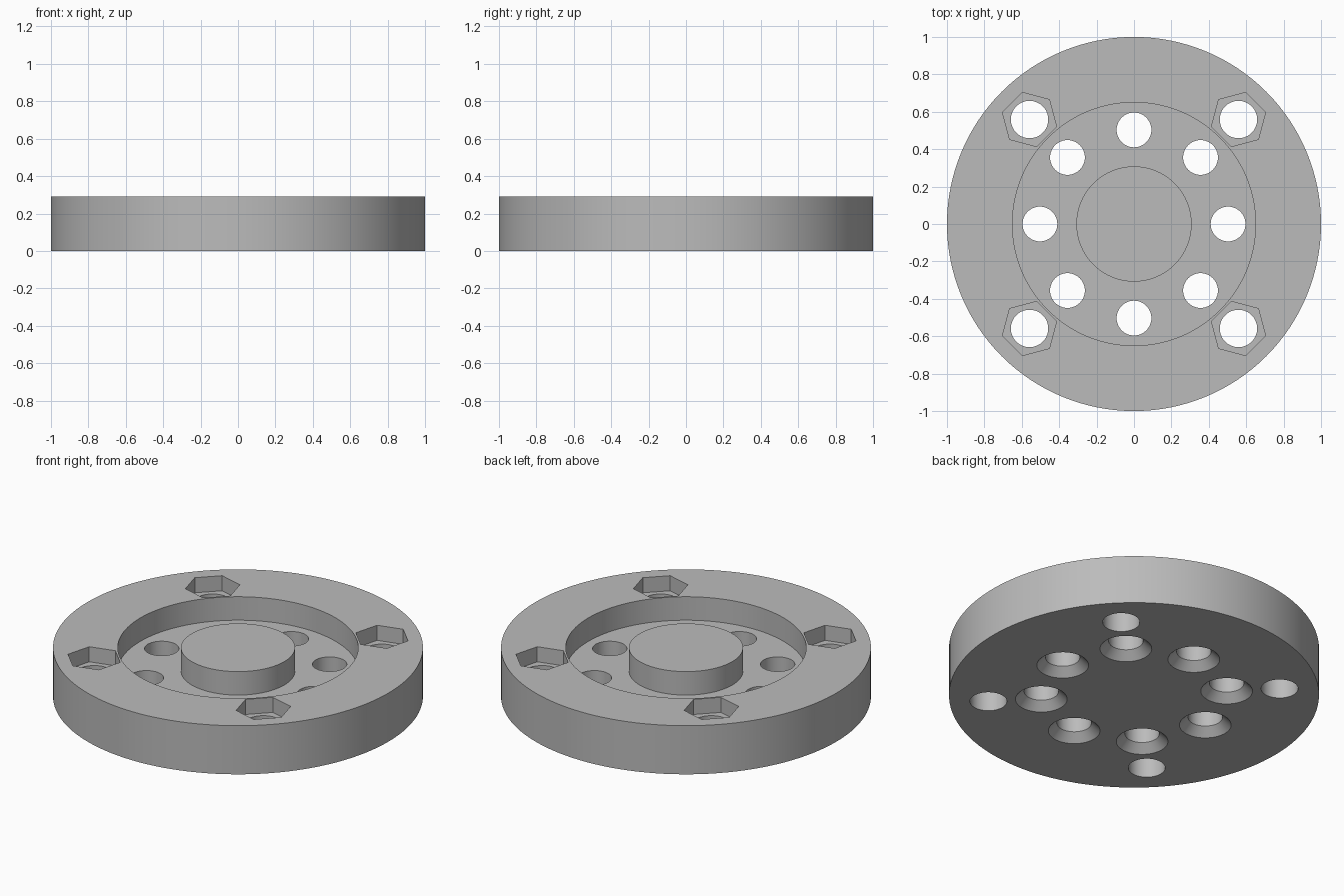
import bpy
import math

cube = bpy.data.objects.get("Cube")
if cube:
    bpy.data.objects.remove(cube, do_unlink=True)

HEIGHT = 0.29
FLOOR = 0.15        # top of the ring-shaped recess
NUT_DEPTH = 0.09

grey = bpy.data.materials.new("plain_grey")
grey.use_nodes = True
colour = (0.5, 0.5, 0.5, 1)
grey.diffuse_color = colour
grey.node_tree.nodes["Principled BSDF"].inputs["Base Color"].default_value = colour


def lathe(name, profile, sides, location=(0, 0, 0), turn=0.0):
    """Revolve a (radius, z) outline about z; radius 0 becomes a pole."""
    verts, faces, rings = [], [], []
    for r, z in profile:
        count = sides if r else 1
        start = len(verts)
        rings.append([start + i % count for i in range(sides)])
        for i in range(count):
            a = turn + 2 * math.pi * i / sides
            verts.append((r * math.cos(a), r * math.sin(a), z))
    for low, high in zip(rings, rings[1:]):
        if low[0] == low[1]:
            faces.append(high[::-1])
        elif high[0] == high[1]:
            faces.append(low)
        else:
            for i in range(sides):
                j = (i + 1) % sides
                faces.append((low[i], low[j], high[j], high[i]))
    mesh = bpy.data.meshes.new(name)
    mesh.from_pydata(verts, [], faces)
    # drop the unused pole points left by the flat caps
    obj = bpy.data.objects.new(name, mesh)
    bpy.context.collection.objects.link(obj)
    obj.location = location
    mesh.materials.append(grey)
    return obj


# Disc with raised rim, sunken ring and central hub
disc = lathe("flange_disc", [(1, 0), (1, HEIGHT), (0.65, HEIGHT), (0.65, FLOOR),
                             (0.308, FLOOR), (0.308, HEIGHT)], 128)
mesh = disc.data
import bmesh
bm = bmesh.new()
bm.from_mesh(mesh)
bmesh.ops.holes_fill(bm, edges=[e for e in bm.edges if e.is_boundary])
bmesh.ops.recalc_face_normals(bm, faces=bm.faces)
bm.to_mesh(mesh)
bm.free()

cutters = []
# Eight countersunk screw holes, the countersinks open below
for k in range(8):
    a = k * math.pi / 4
    cutters.append(lathe("screw_hole_cutter",
                         [(0, -0.02), (0.16, -0.02), (0.093, 0.047), (0.093, 0.4), (0, 0.4)],
                         48, (0.503 * math.cos(a), 0.503 * math.sin(a), 0)))

# Four bolt holes with hexagonal nut pockets open above
for k in range(4):
    a = math.pi / 4 + k * math.pi / 2
    spot = (0.79 * math.cos(a), 0.79 * math.sin(a), 0)
    cutters.append(lathe("bolt_hole_cutter",
                         [(0, -0.1), (0.1, -0.1), (0.1, 0.4), (0, 0.4)], 48, spot))
    cutters.append(lathe("nut_pocket_cutter",
                         [(0, HEIGHT - NUT_DEPTH), (0.15, HEIGHT - NUT_DEPTH), (0.15, 0.4), (0, 0.4)],
                         6, spot, a + math.pi / 6))

for cutter in cutters:
    b = bmesh.new()
    b.from_mesh(cutter.data)
    bmesh.ops.delete(b, geom=[v for v in b.verts if not v.link_faces], context='VERTS')
    bmesh.ops.recalc_face_normals(b, faces=b.faces)
    b.to_mesh(cutter.data)
    b.free()
    cut = disc.modifiers.new(cutter.name, 'BOOLEAN')
    cut.operation = 'DIFFERENCE'
    cut.solver = 'EXACT'
    cut.object = cutter

# Apply the cuts and remove the cutters
bpy.context.view_layer.update()
graph = bpy.context.evaluated_depsgraph_get()
result = bpy.data.meshes.new_from_object(disc.evaluated_get(graph))
disc.modifiers.clear()
disc.data = result
for cutter in cutters:
    bpy.data.objects.remove(cutter, do_unlink=True)

bpy.ops.object.select_all(action='DESELECT')
disc.select_set(True)
bpy.context.view_layer.objects.active = disc
bpy.ops.object.shade_smooth_by_angle(angle=math.radians(30))
